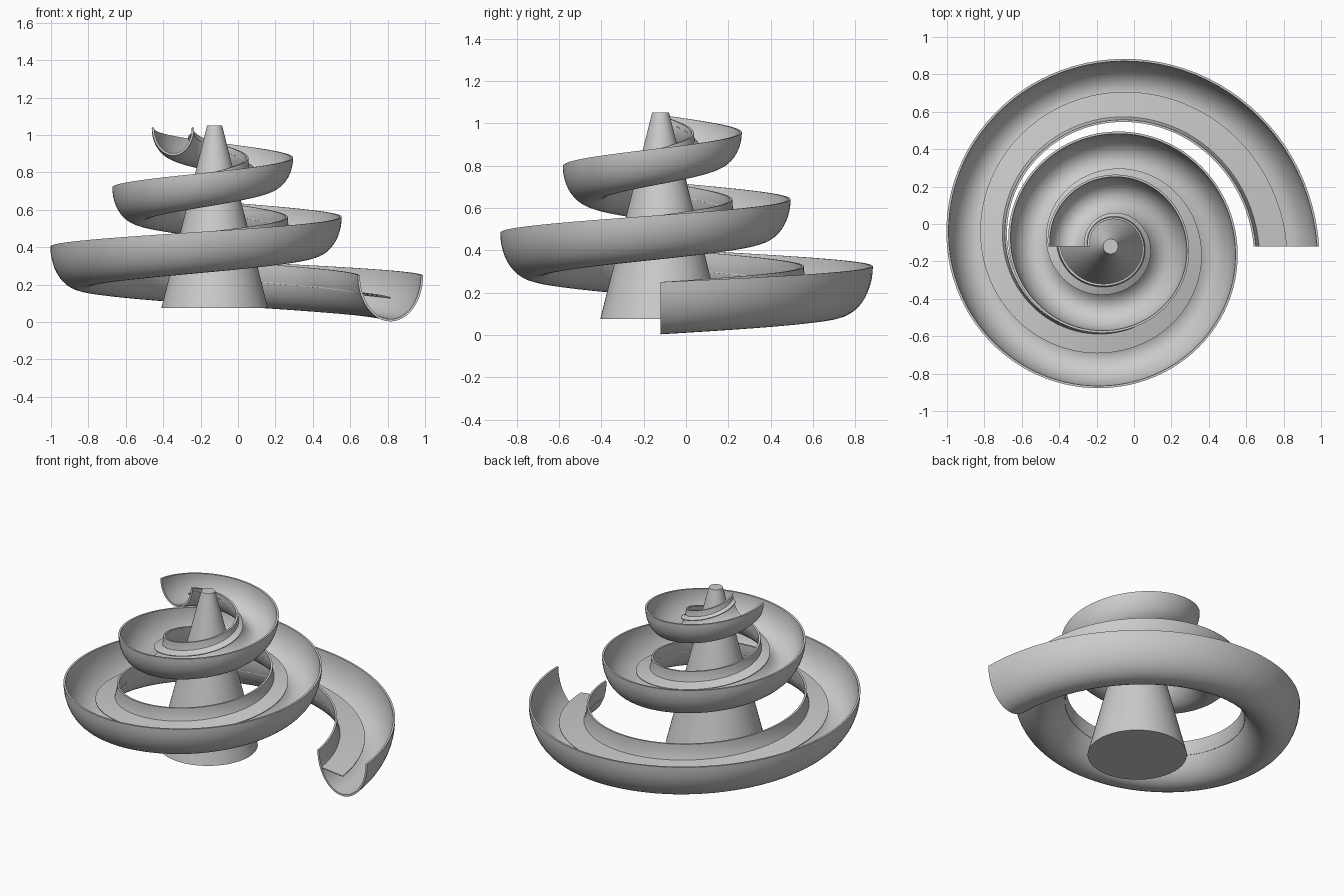
import bpy, bmesh, math

old = bpy.data.objects.get("Cube")
if old:
    bpy.data.objects.remove(old)

grey = bpy.data.materials.new("plain_grey")
grey.use_nodes = True
grey.diffuse_color = (0.6, 0.6, 0.6, 1)
grey.node_tree.nodes["Principled BSDF"].inputs["Base Color"].default_value = (0.6, 0.6, 0.6, 1)

CX, CY = -0.125, -0.12
QUARTERS = 10          # quarter turns, climbing counter-clockwise
STEPS = 24             # sections per quarter turn
WALL = 0.012
# Outer rim radius at each quarter turn
RIM = [1.115, 1.0, .875, .755, .678, .613, .545, .46, .419, .383, .335]


def lerp(a, b, t):
    return a + (b - a) * t


def rim_radius(u):
    """Smooth curve through the rim radii."""
    i = min(int(u), QUARTERS - 1)
    t = u - i
    b, c = RIM[i], RIM[i + 1]
    a = RIM[i - 1] if i > 0 else 2 * b - c
    d = RIM[i + 2] if i + 2 <= QUARTERS else 2 * c - b
    return b + t / 2 * (c - a + t * (2*a - 5*b + 4*c - d + t * (3*(b - c) + d - a)))


def finish(bm, name):
    bmesh.ops.recalc_face_normals(bm, faces=bm.faces)
    mesh = bpy.data.meshes.new(name)
    bm.to_mesh(mesh)
    bm.free()
    obj = bpy.data.objects.new(name, mesh)
    bpy.context.collection.objects.link(obj)
    mesh.materials.append(grey)
    bpy.ops.object.select_all(action='DESELECT')
    obj.select_set(True)
    bpy.context.view_layer.objects.active = obj
    bpy.ops.object.shade_smooth_by_angle(angle=math.radians(35))
    return obj


def spiral_sweep(name, profile):
    """Sweep a closed (radius, height) profile up the spiral."""
    bm = bmesh.new()
    rings = []
    total = QUARTERS * STEPS
    for k in range(total + 1):
        u = k / STEPS
        a = u * math.pi / 2
        rings.append([bm.verts.new((CX + r * math.cos(a), CY + r * math.sin(a), z))
                      for r, z in profile(u, k / total)])
    n = len(rings[0])
    for p, q in zip(rings, rings[1:]):
        for j in range(n):
            bm.faces.new((p[j], p[(j + 1) % n], q[(j + 1) % n], q[j]))
    bm.faces.new(rings[0])
    bm.faces.new(rings[-1])
    return finish(bm, name)


def section(u, t):
    """Centre radius, half width, depth and rim height of the trough."""
    half = lerp(0.175, 0.113, t)
    return rim_radius(u) - half, half, lerp(0.247, 0.15, t), lerp(0.25, 1.04, t)


# Half-elliptical trough
def trough_profile(u, t):
    centre, half, depth, rim = section(u, t)
    arc = [math.pi * i / 24 for i in range(25)]
    outside = [(centre + half * math.cos(a), rim - depth * math.sin(a)) for a in arc]
    inside = [(centre + (half - WALL) * math.cos(a), rim - (depth - WALL) * math.sin(a))
              for a in reversed(arc)]
    return outside + inside


spiral_sweep("slide_trough", trough_profile)


# Flat ledge along the inner wall of the trough
def ledge_profile(u, t):
    centre, half, depth, rim = section(u, t)
    r_edge = rim_radius(u) - lerp(0.172, 0.205, min(1, t * 1.6))
    z_edge = rim - lerp(0.12, 0.045, t)
    z_wall = z_edge + lerp(0.018, 0.03, t)
    r_wall = centre - half * math.sqrt(1 - ((rim - z_wall) / depth) ** 2)
    r_edge = max(r_edge, r_wall + 0.03)
    thick = 0.005
    return [(r_wall, z_wall), (r_edge, z_edge), (r_edge, z_edge - thick), (r_wall, z_wall - thick)]


spiral_sweep("inner_ledge", ledge_profile)

# Tapered centre post
bm = bmesh.new()
bmesh.ops.create_cone(bm, cap_ends=True, segments=64, radius1=0.285, radius2=0.04, depth=0.975)
bmesh.ops.translate(bm, verts=bm.verts, vec=(CX, CY, 0.075 + 0.975 / 2))
finish(bm, "centre_post")
